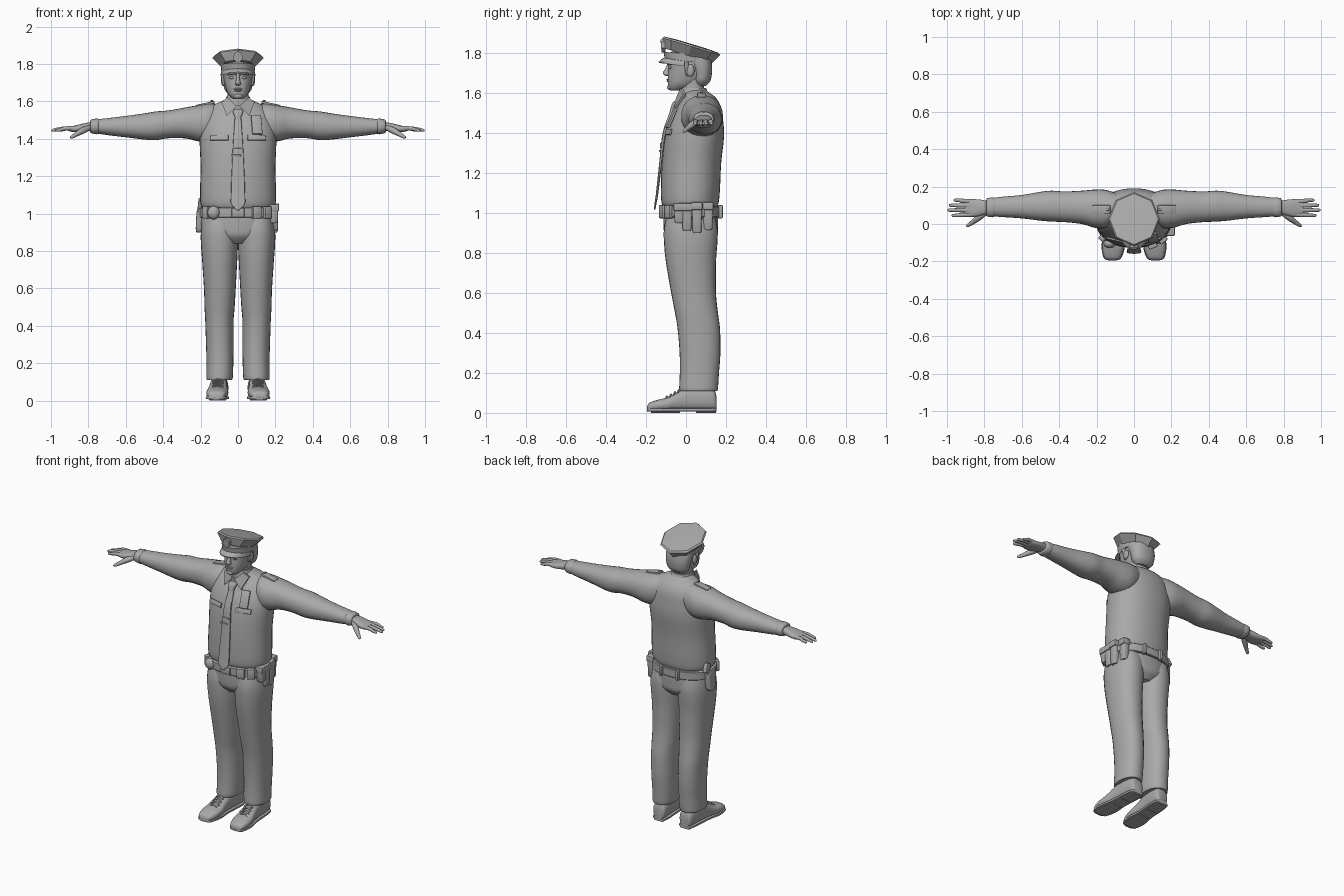
import bpy, bmesh, math
from mathutils import Vector, Matrix

grey = bpy.data.materials.new("plain grey")
grey.diffuse_color = (0.4, 0.4, 0.4, 1)


def finish(name, bm, angle=40):
    bmesh.ops.recalc_face_normals(bm, faces=bm.faces)
    me = bpy.data.meshes.new(name)
    bm.to_mesh(me)
    bm.free()
    ob = bpy.data.objects.new(name, me)
    bpy.context.collection.objects.link(ob)
    me.materials.append(grey)
    bpy.ops.object.select_all(action='DESELECT')
    ob.select_set(True)
    bpy.context.view_layer.objects.active = ob
    bpy.ops.object.shade_smooth_by_angle(angle=math.radians(angle))
    return ob


def spline(rows, k):
    """Catmull-Rom through rows of numbers."""
    out = []
    for i in range(len(rows) - 1):
        a, b, c, d = (rows[min(max(i + j, 0), len(rows) - 1)] for j in (-1, 0, 1, 2))
        for q in range(k):
            t = q / k
            out.append([0.5 * (2 * y + (z - x) * t + (2 * x - 5 * y + 4 * z - w) * t * t
                               + (3 * y - x - 3 * z + w) * t ** 3) for x, y, z, w in zip(a, b, c, d)])
    return out + [list(rows[-1])]


def bridge(bm, rings):
    for a, b in zip(rings, rings[1:]):
        for i in range(len(a)):
            j = (i + 1) % len(a)
            bm.faces.new((a[i], a[j], b[j], b[i]))
    bm.faces.new(rings[0])
    bm.faces.new(rings[-1])


def loft(name, rows, axis='z', s=1, n=28, p=2.2, k=4, tilt=0, angle=40):
    """Rows are (position, u low, u high, v low, v high) along an axis; s=-1 mirrors x."""
    bm = bmesh.new()
    rings = []
    for t, u0, u1, v0, v1 in spline(rows, k):
        ring = []
        for i in range(n):
            a = 2 * math.pi * i / n
            c, d = math.cos(a), math.sin(a)
            u = (u0 + u1) / 2 + (u1 - u0) / 2 * math.copysign(abs(c) ** (2 / p), c)
            v = (v0 + v1) / 2 + (v1 - v0) / 2 * math.copysign(abs(d) ** (2 / p), d)
            x, y, z = {'z': (u, v, t), 'x': (t, u, v), 'y': (u, t, v)}[axis]
            ring.append(bm.verts.new((s * x, y, z - tilt * y)))
        rings.append(ring)
    bridge(bm, rings)
    return finish(name, bm, angle)


def sym(rows):
    """Rows (z, half width, front, back) centred on x = 0."""
    return [(z, -h, h, f, b) for z, h, f, b in rows]


def tube(name, pts, s=1, n=10, k=4):
    """Round tapered tube through (x, y, z, radius)."""
    rows = spline(pts, k)
    bm = bmesh.new()
    rings = []
    for i, r in enumerate(rows):
        d = Vector(rows[min(i + 1, len(rows) - 1)][:3]) - Vector(rows[max(i - 1, 0)][:3])
        q = d.to_track_quat('Z', 'Y')
        ring = []
        for j in range(n):
            a = 2 * math.pi * j / n
            co = Vector(r[:3]) + q @ Vector((math.cos(a), math.sin(a), 0)) * r[3]
            ring.append(bm.verts.new((s * co.x, co.y, co.z)))
        rings.append(ring)
    bridge(bm, rings)
    return finish(name, bm, 60)


def box(name, loc, size, rot=(0, 0, 0), bevel=0.006):
    bm = bmesh.new()
    bmesh.ops.create_cube(bm, size=1, matrix=Matrix.Diagonal((*size, 1)))
    bmesh.ops.bevel(bm, geom=bm.edges[:], offset=bevel, segments=2, affect='EDGES', profile=0.5)
    m = Matrix.Rotation(rot[2], 4, 'Z') @ Matrix.Rotation(rot[1], 4, 'Y') @ Matrix.Rotation(rot[0], 4, 'X')
    bm.transform(Matrix.Translation(loc) @ m)
    return finish(name, bm)


def ball(name, loc, size):
    bm = bmesh.new()
    bmesh.ops.create_uvsphere(bm, u_segments=16, v_segments=10, radius=1,
                              matrix=Matrix.Translation(loc) @ Matrix.Diagonal((*size, 1)))
    return finish(name, bm, 60)


def plate(name, pts, depth, s=1):
    """Flat polygon thickened backwards in y."""
    bm = bmesh.new()
    rings = [[bm.verts.new((s * x, y + o, z)) for x, y, z in pts] for o in (0, depth)]
    bridge(bm, rings)
    return finish(name, bm)


# Shirt and trousers seat
loft("shirt", sym([(1.02, .182, -.105, .15), (1.05, .2, -.122, .163), (1.12, .203, -.125, .17),
                   (1.25, .2, -.12, .176), (1.38, .205, -.105, .19), (1.46, .2, -.082, .186),
                   (1.53, .18, -.045, .175), (1.575, .14, -.015, .15), (1.6, .09, -.012, .118),
                   (1.615, .06, -.005, .1)]), n=40)
loft("trouser_seat", sym([(1.05, .185, -.105, .155), (1.0, .193, -.112, .16), (.93, .197, -.112, .16),
                          (.88, .16, -.105, .155), (.84, .07, -.07, .12)]), n=36)
box("shirt_placket", (.0, -.119, 1.2), (.04, .012, .3), (.03, 0, 0), .003)

# Belt with buckle, loops and gear
loft("belt", sym([(.978, .2, -.122, .168), (.982, .205, -.126, .172), (1.03, .205, -.127, .172),
                  (1.034, .2, -.122, .168)]), n=40, k=1, p=2.3)
box("belt_buckle", (0, -.128, 1.005), (.07, .016, .05))
ball("round_belt_pouch", (-.13, -.105, 1.005), (.033, .025, .036))
for x, y, w in ((.1, -.115, .05), (.155, -.085, .045), (-.06, .17, .02), (.06, .17, .02), (-.17, -.075, .035)):
    box("belt_keeper", (x, y, 1.006), (w, .03, .066), (0, 0, .6 * x / .15 * (1 if y < 0 else 0)))
for y, z0, z1 in ((-.035, .95, 1.045), (.005, .91, 1.045), (.055, .9, 1.05), (.11, .915, 1.05)):
    x = .2 - max(0, y - .06) * .5
    loft("belt_pouch", [(z0, x - .025, x + .009, y - .018, y + .018), (z0 + .01, x - .028, x + .013, y - .022, y + .022),
                        (z1 - .045, x - .03, x + .014, y - .025, y + .025), (z1, x - .028, x + .012, y - .024, y + .024)],
         n=16, p=5, k=1)
    box("pouch_flap", (x - .006, y, z1 - .015), (.05, .056, .04))
loft("holster", [(.9, -.222, -.19, .02, .06), (.92, -.226, -.185, .008, .072), (1.0, -.222, -.18, -.005, .08),
                 (1.03, -.215, -.18, -.005, .08)], n=16, p=4)
box("holstered_grip", (-.2, .07, 1.05), (.028, .04, .06), (.4, .1, 0))

# Neck, head and face
loft("neck", sym([(1.55, .062, -.025, .1), (1.63, .057, -.025, .09), (1.7, .06, -.02, .1)]))
loft("head", sym([(1.612, .022, -.08, -.02), (1.622, .037, -.087, .02), (1.645, .056, -.09, .06),
                  (1.68, .069, -.091, .1), (1.72, .077, -.088, .115), (1.76, .08, -.09, .12),
                  (1.8, .078, -.08, .11), (1.825, .05, -.04, .07)]), p=2.3)
loft("hair", sym([(1.635, .045, .05, .1), (1.66, .07, .035, .122), (1.7, .08, .03, .13),
                  (1.74, .085, .01, .13), (1.78, .084, -.02, .125)]), n=24)
loft("nose", sym([(1.685, .008, -.1, -.08), (1.692, .016, -.112, -.08), (1.703, .013, -.116, -.08),
                  (1.725, .009, -.102, -.08), (1.75, .008, -.092, -.08)]), n=14)
for z, w in ((1.667, .024), (1.658, .02)):
    ball("lip", (0, -.088, z), (w, .009, .005))
ball("chin", (0, -.081, 1.628), (.024, .014, .013))
for s in (1, -1):
    ball("eye", (s * .033, -.079, 1.727), (.014, .009, .007))
    tube("eyebrow", [(.012, -.091, 1.742, .003), (.033, -.087, 1.747, .005), (.056, -.071, 1.742, .003)], s)
    ball("ear", (s * .08, .022, 1.712), (.011, .02, .031))
    tube("sideburn", [(.079, .0, 1.76, .011), (.079, .004, 1.72, .01), (.073, .005, 1.685, .005)], s)

# Peaked cap: round band, eight-sided tilted crown, visor and badge
loft("cap_band", sym([(1.757, .089, -.105, .122), (1.798, .092, -.112, .13)]), k=1, n=32, p=2, tilt=.06)
loft("cap_crown", sym([(1.79, .094, -.112, .132), (1.84, .138, -.117, .17), (1.849, .13, -.11, .163),
                       (1.853, .06, -.05, .1)]), k=1, n=8, p=2, tilt=.3, angle=25)
bm = bmesh.new()
rows = []
for r, z, dy in ((.86, 1.772, 0), (1.0, 1.768, -.01), (1.05, 1.75, -.026), (1.04, 1.744, -.026), (.86, 1.76, 0)):
    row = []
    for i in range(17):
        a = math.pi * (1.03 + .94 * i / 16)
        f = -math.sin(a)
        row.append(bm.verts.new((.09 * r * math.cos(a), .005 + .11 * r * math.sin(a) + dy * f,
                                 z + .006 * f - .012 * (1 - f))))
    rows.append(row)
bridge(bm, [list(c) for c in zip(*rows)])
finish("cap_visor", bm)
plate("cap_badge", [(-.022, -.126, 1.855), (0, -.128, 1.868), (.022, -.126, 1.855), (.024, -.124, 1.825),
                    (0, -.122, 1.803), (-.024, -.124, 1.825)], .02)

# Collar, tie, badge
loft("collar", sym([(1.575, .08, -.035, .112), (1.6, .07, -.036, .11), (1.625, .062, -.03, .1)]), k=2)
loft("tie", sym([(1.56, .018, -.058, -.035), (1.545, .027, -.07, -.035), (1.515, .017, -.08, -.045),
                 (1.5, .018, -.083, -.06), (1.4, .025, -.117, -.1), (1.25, .033, -.134, -.12),
                 (1.1, .038, -.15, -.138), (1.05, .036, -.157, -.147), (1.018, .004, -.16, -.153)]), n=16, p=3.5)
box("tie_clip", (-.01, -.128, 1.31), (.05, .012, .01), bevel=.002)
box("chest_badge", (.1, -.072, 1.475), (.055, .012, .11), (-.4, 0, .2), .004)
for s in (1, -1):
    plate("collar_flap", [(.008, -.05, 1.575), (.058, -.03, 1.622), (.088, -.012, 1.595),
                          (.06, -.06, 1.522)], .012, s)
    box("pocket_flap", (s * .1, -.088, 1.405), (.1, .01, .03), (-.25, 0, s * .25), .003)
    box("shoulder_strap", (s * .175, .078, 1.585), (.1, .045, .014), (0, s * .22, 0), .005)
    ball("strap_button", (s * .14, .078, 1.603), (.008, .008, .005))

    # Sleeve with cuff, hand
    loft("sleeve", [(.08, .02, .16, 1.42, 1.585), (.15, -.02, .182, 1.385, 1.588), (.21, -.02, .184, 1.386, 1.58),
                    (.28, 0, .178, 1.402, 1.568), (.37, .01, .174, 1.403, 1.552), (.44, .013, .178, 1.393, 1.546),
                    (.5, .018, .172, 1.396, 1.536), (.6, .03, .155, 1.408, 1.522), (.7, .037, .146, 1.42, 1.51),
                    (.765, .042, .138, 1.43, 1.503)], 'x', s)
    loft("cuff", [(.745, .042, .138, 1.428, 1.506), (.755, .036, .142, 1.424, 1.508),
                  (.785, .04, .138, 1.43, 1.504), (.79, .05, .128, 1.438, 1.496)], 'x', s, k=2)
    loft("palm", [(.76, .055, .122, 1.443, 1.49), (.8, .05, .127, 1.442, 1.487), (.84, .04, .132, 1.437, 1.479),
                  (.88, .038, .133, 1.436, 1.469), (.905, .044, .128, 1.442, 1.465)], 'x', s, p=2.6)
    for y, tip, dy in ((.05, .975, -.004), (.074, .998, 0), (.098, .99, .002), (.121, .965, .006)):
        tube("finger", [(.87, y, 1.456, .012), (.92, y + dy / 2, 1.456, .0115), (tip - .03, y + dy, 1.45, .0098),
                        (tip - .006, y + dy, 1.445, .0075), (tip, y + dy, 1.444, .003)], s)
    tube("thumb", [(.795, .06, 1.46, .014), (.83, .035, 1.444, .017), (.862, .01, 1.425, .0125),
                   (.888, -.008, 1.41, .009), (.895, -.014, 1.406, .003)], s)

    # Trouser leg with hem
    loft("trouser_leg", [(.99, .02, .185, -.095, .145), (.92, .003, .197, -.11, .158), (.85, 0, .199, -.11, .157),
                         (.75, .004, .192, -.1, .15), (.6, .012, .182, -.074, .15), (.5, .018, .179, -.055, .16),
                         (.42, .024, .175, -.042, .17), (.3, .024, .171, -.032, .172), (.2, .025, .168, -.031, .165),
                         (.125, .028, .169, -.034, .16), (.11, .034, .166, -.03, .156)], 'z', s)

    # Shoe, sole, heel and laces, toes turned slightly out
    shoe = [(-.194, .02, .012, .03), (-.183, .042, .01, .05), (-.14, .056, .01, .066), (-.09, .058, .01, .078),
            (-.04, .05, .01, .105), (.01, .047, .01, .13), (.09, .047, .01, .13), (.14, .042, .01, .115),
            (.153, .028, .012, .08)]
    cx = lambda y: .104 - .06 * y
    loft("shoe", [(y, cx(y) - h, cx(y) + h, a, b) for y, h, a, b in shoe], 'y', s, n=24, p=2.5)
    loft("sole", [(y, cx(y) - h - .004, cx(y) + h + .004, .007, .024) for y, h, a, b in shoe], 'y', s, n=16, p=5)
    for nm, y0, y1 in (("heel", .05, .15), ("front_sole", -.175, -.03)):
        loft(nm, [(y0, cx(y0) - .04, cx(y0) + .04, 0, .016), (y1, cx(y1) - .034, cx(y1) + .034, 0, .016)],
             'y', s, n=16, p=5, k=2)
    for i in range(4):
        y, z = -.095 + .02 * i, .08 + .011 * i
        for d in (1, -1):
            tube("lace", [(cx(y) - .03, y + .007 * d, z - .012, .004), (cx(y), y, z + .002, .005),
                          (cx(y) + .03, y - .007 * d, z - .012, .004)], s, n=6, k=3)
